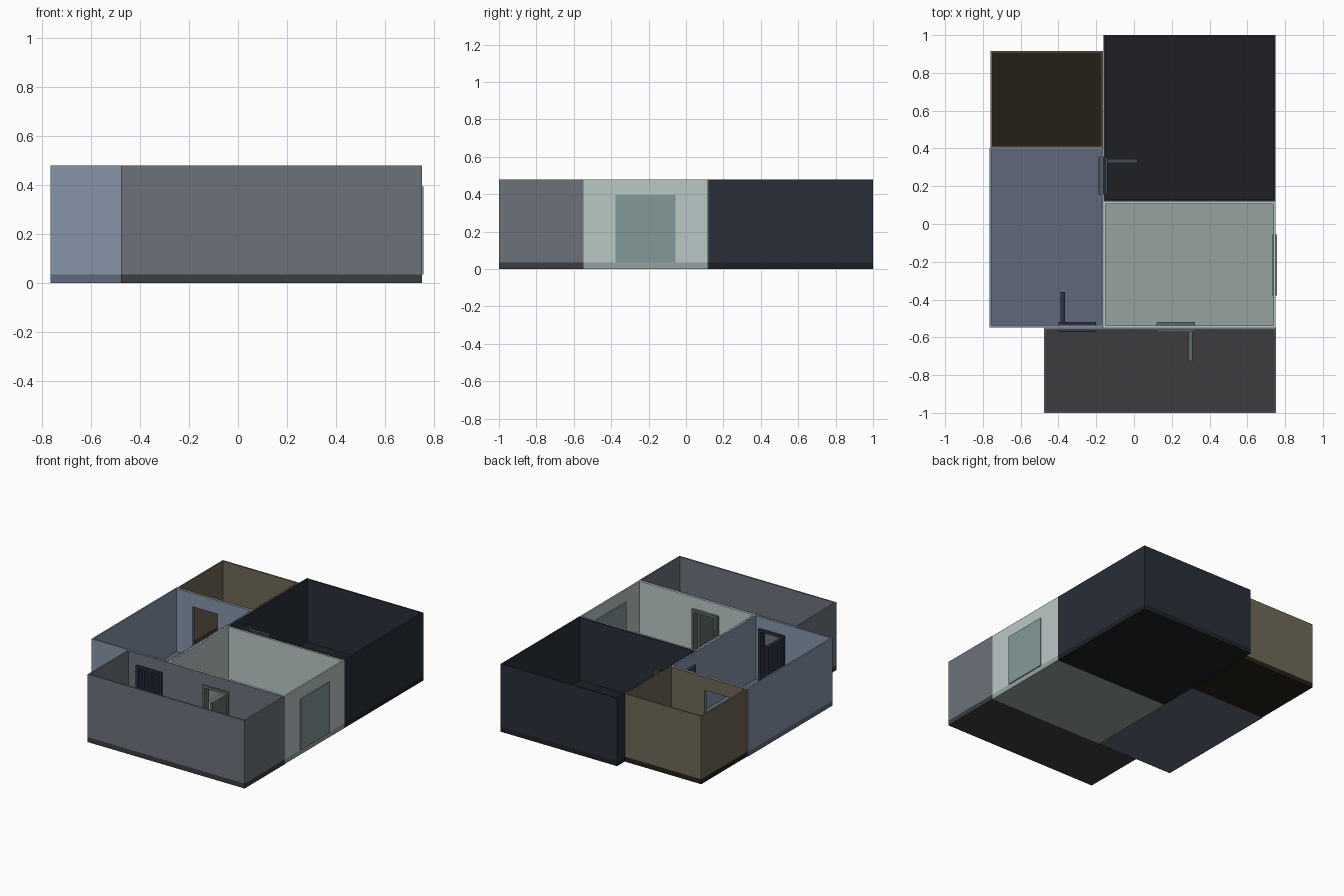
import bpy, bmesh

if "Cube" in bpy.data.objects:
    bpy.data.objects.remove(bpy.data.objects["Cube"])

H, F, T = 0.48, 0.035, 0.011      # wall height, floor thickness, wall thickness
DOOR_TOP = 0.40


def mat(name, rgb):
    lin = [((c / 255 + 0.055) / 1.055) ** 2.4 for c in rgb]
    m = bpy.data.materials.new(name)
    m.diffuse_color = (*lin, 1)
    m.use_nodes = True
    m.node_tree.nodes["Principled BSDF"].inputs["Base Color"].default_value = m.diffuse_color
    return m


def finish(name, bm, m):
    bmesh.ops.recalc_face_normals(bm, faces=bm.faces)
    me = bpy.data.meshes.new(name)
    bm.to_mesh(me)
    bm.free()
    ob = bpy.data.objects.new(name, me)
    bpy.context.collection.objects.link(ob)
    if m:
        me.materials.append(m)
    return ob


def add_box(bm, x0, x1, y0, y1, z0, z1):
    vs = bmesh.ops.create_cube(bm, size=1)["verts"]
    for v in vs:
        v.co.x = x1 if v.co.x > 0 else x0
        v.co.y = y1 if v.co.y > 0 else y0
        v.co.z = z1 if v.co.z > 0 else z0


def box(name, m, *dims):
    bm = bmesh.new()
    add_box(bm, *dims)
    return finish(name, bm, m)


# Rectangular wall ring standing on the floor slab
def wall_ring(name, m, x0, x1, y0, y1):
    bm = bmesh.new()
    rings = []
    for t, z in ((0, F), (0, H), (T, H), (T, F)):
        pts = ((x0 + t, y0 + t), (x1 - t, y0 + t), (x1 - t, y1 - t), (x0 + t, y1 - t))
        rings.append([bm.verts.new((x, y, z)) for x, y in pts])
    for a in range(4):
        r, s = rings[a], rings[(a + 1) % 4]
        for i in range(4):
            j = (i + 1) % 4
            bm.faces.new((r[i], r[j], s[j], s[i]))
    return finish(name, bm, m)


# Rooms: extents, wall colour, floor colour
rooms = {
    "front_room": ((-0.477, 0.752, -1.0, -0.549), (108, 114, 123), (60, 60, 63)),
    "middle_room": ((-0.161, 0.75, -0.549, 0.118), (186, 200, 198), (150, 163, 160)),
    "left_room": ((-0.765, -0.163, -0.547, 0.402), (134, 148, 168), (96, 106, 124)),
    "back_room": ((-0.161, 0.75, 0.12, 1.0), (40, 45, 56), (30, 32, 36)),
    "small_room": ((-0.76, -0.163, 0.402, 0.915), (112, 104, 86), (38, 31, 24)),
}
walls = {}
for name, (ext, wall_rgb, floor_rgb) in rooms.items():
    box(name + "_floor", mat(name + "_floor", floor_rgb), *ext, 0, F)
    walls[name] = wall_ring(name + "_walls", mat(name + "_walls", wall_rgb), *ext)

# Low raised panels on two floors
box("middle_room_rug", bpy.data.materials["middle_room_floor"], -0.04, 0.41, -0.415, -0.007, F, F + 0.006)
box("front_room_rug", bpy.data.materials["front_room_floor"], -0.455, 0.725, -0.98, -0.68, F, F + 0.006)


# Opening cut through the walls of the listed rooms
def opening(name, room_names, x0, x1, y0, y1, top):
    c = box(name + "_cutter", None, x0, x1, y0, y1, F - 0.01, top)
    c.hide_render = True
    c.hide_set(True)
    for r in room_names:
        mod = walls[r].modifiers.new(name, 'BOOLEAN')
        mod.object = c
        mod.operation = 'DIFFERENCE'
        mod.solver = 'EXACT'


# Door frame: two posts and a lintel, lining an opening
def frame(name, m, x0, x1, y0, y1, along_x):
    w = 0.018
    bm = bmesh.new()
    if along_x:
        add_box(bm, x0, x0 + w, y0, y1, F, DOOR_TOP - w)
        add_box(bm, x1 - w, x1, y0, y1, F, DOOR_TOP - w)
    else:
        add_box(bm, x0, x1, y0, y0 + w, F, DOOR_TOP - w)
        add_box(bm, x0, x1, y1 - w, y1, F, DOOR_TOP - w)
    add_box(bm, x0, x1, y0, y1, DOOR_TOP - w, DOOR_TOP)
    finish(name + "_frame", bm, m)


# Open doors: rooms joined, frame extents, direction, leaf extents, colour
doors = {
    "left_door": (("front_room", "left_room"), (-0.40, -0.20, -0.572, -0.52), True,
                  (-0.388, -0.366, -0.522, -0.36), (44, 49, 66)),
    "middle_door": (("front_room", "middle_room"), (0.12, 0.322, -0.572, -0.52), True,
                    (0.288, 0.31, -0.725, -0.565), (96, 108, 107)),
    "back_door": (("left_room", "back_room"), (-0.187, -0.14, 0.155, 0.357), False,
                  (-0.145, 0.018, 0.322, 0.344), (66, 76, 88)),
}
for name, (joined, fr, along_x, leaf, rgb) in doors.items():
    m = mat(name, rgb)
    x0, x1, y0, y1 = fr
    e = 0.004
    if along_x:
        opening(name, joined, x0 + e, x1 - e, y0 - 0.02, y1 + 0.02, DOOR_TOP - e)
    else:
        opening(name, joined, x0 - 0.02, x1 + 0.02, y0 + e, y1 - e, DOOR_TOP - e)
    frame(name, m, *fr, along_x)
    box(name + "_leaf", m, *leaf, F + 0.003, DOOR_TOP - 0.019)

# Plain doorway between left room and small room
opening("small_doorway", ("left_room", "small_room"), -0.63, -0.435, 0.37, 0.43, 0.385)

# Large glazed panel in the right wall
box("patio_panel", mat("patio_panel", (132, 152, 154)), 0.73, 0.757, -0.378, -0.055, F, 0.395)
